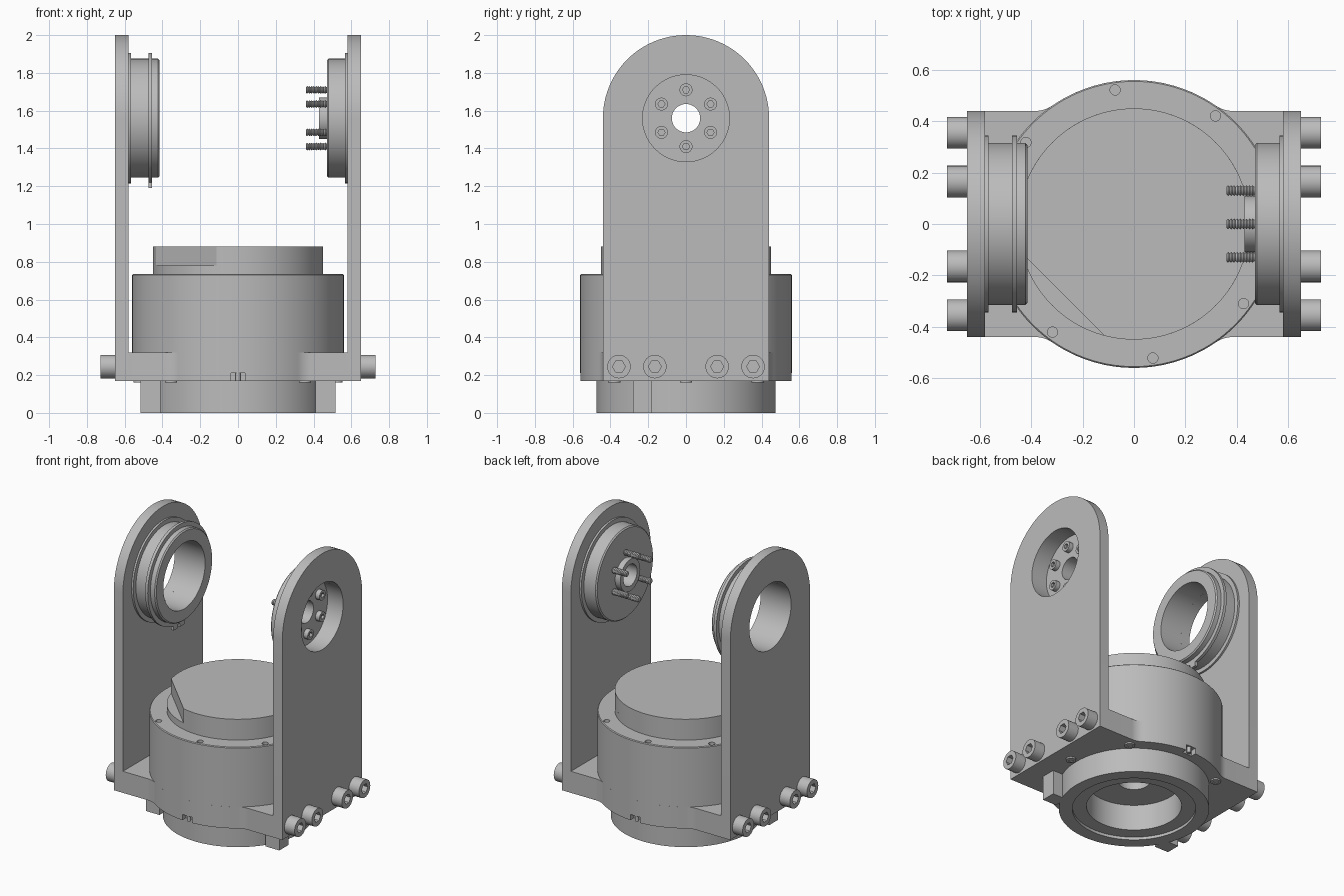
import bpy, bmesh
from math import pi, sin, cos, radians, sqrt, acos, atan2
from mathutils import Matrix

if "Cube" in bpy.data.objects:
    bpy.data.objects.remove(bpy.data.objects["Cube"], do_unlink=True)

grey = bpy.data.materials.new("machined grey")
grey.use_nodes = True
grey.diffuse_color = (0.5, 0.5, 0.5, 1)
grey.node_tree.nodes["Principled BSDF"].inputs["Base Color"].default_value = grey.diffuse_color

# Placements: along z, along x, and mirrored to the other side
UP = Matrix.Identity(4)
SIDE = Matrix(((0, 0, 1, 0), (1, 0, 0, 0), (0, 1, 0, 0), (0, 0, 0, 1)))
FLIP = Matrix.Scale(-1, 4, (1, 0, 0))
PIVOT_Z = 1.56
PIVOT = Matrix.Translation((0, 0, PIVOT_Z)) @ SIDE


def arc(r, a0, a1, n, cx=0, cy=0):
    return [(cx + r * cos(a0 + (a1 - a0) * i / n), cy + r * sin(a0 + (a1 - a0) * i / n))
            for i in range(n + 1)]


def circle(r, n=32, cx=0, cy=0):
    return arc(r, 0, 2 * pi, n, cx, cy)[:-1]


def slab(bm, loops, low, high, place=UP):
    """Flat outline with optional holes, given thickness."""
    edges, verts = [], []
    for loop in loops:
        vs = [bm.verts.new((u, v, low)) for u, v in loop]
        edges += [bm.edges.new((vs[i - 1], vs[i])) for i in range(len(vs))]
        verts += vs
    fill = bmesh.ops.triangle_fill(bm, edges=edges, use_beauty=True, normal=(0, 0, 1))
    faces = [g for g in fill["geom"] if isinstance(g, bmesh.types.BMFace)]
    ext = bmesh.ops.extrude_face_region(bm, geom=faces, use_keep_orig=True)
    top = [g for g in ext["geom"] if isinstance(g, bmesh.types.BMVert)]
    bmesh.ops.translate(bm, verts=top, vec=(0, 0, high - low))
    bmesh.ops.transform(bm, matrix=place, verts=verts + top)


def lathe(bm, profile, place=UP, n=96):
    """Closed (radius, height) profile turned about its axis."""
    rings = []
    for r, h in profile:
        if r == 0:
            rings.append([bm.verts.new(place @ Matrix.Translation((0, 0, h)).translation)] * n)
        else:
            rings.append([bm.verts.new(place @ Matrix.Translation((u, v, h)).translation)
                          for u, v in circle(r, n)])
    for k, b in enumerate(rings):
        a = rings[k - 1]
        for i in range(n):
            quad = list(dict.fromkeys((a[i - 1], a[i], b[i], b[i - 1])))
            if len(quad) > 2:
                bm.faces.new(quad)


def box(bm, x0, x1, y0, y1, z0, z1):
    slab(bm, [[(x0, y0), (x1, y0), (x1, y1), (x0, y1)]], z0, z1)


def finish(name, bm, cutter=None):
    bmesh.ops.recalc_face_normals(bm, faces=bm.faces)
    mesh = bpy.data.meshes.new(name)
    bm.to_mesh(mesh)
    bm.free()
    mesh.materials.append(grey)
    ob = bpy.data.objects.new(name, mesh)
    bpy.context.collection.objects.link(ob)
    if cutter:
        mod = ob.modifiers.new("cut", "BOOLEAN")
        mod.object, mod.operation, mod.solver = cutter, "DIFFERENCE", "EXACT"
        bpy.context.view_layer.objects.active = ob
        bpy.ops.object.modifier_apply(modifier=mod.name)
        bpy.data.objects.remove(cutter, do_unlink=True)
    bm = bmesh.new()
    bm.from_mesh(ob.data)
    for f in bm.faces:
        f.smooth = True
    for e in bm.edges:
        e.smooth = e.calc_face_angle(0) < radians(28)
    bm.to_mesh(ob.data)
    bm.free()
    return ob


def socket_bolt(name, r, low, high, place):
    bm = bmesh.new()
    mid = low + (high - low) * 0.4
    slab(bm, [circle(r)], low, mid, place)
    lip = r * 0.9
    slab(bm, [circle(r), circle(r * 0.55, 6)], mid, high - r + lip, place)
    finish(name, bm)


# Yoke arms: rounded plates with a large pivot hole
W, ARM_IN, ARM_OUT, FLOOR, DECK = 0.44, 0.58, 0.65, 0.17, 0.32
for side, flip in (("left", UP), ("right", FLIP)):
    bm = bmesh.new()
    outline = [(-W, FLOOR), (W, FLOOR)] + arc(W, 0, pi, 48, 0, PIVOT_Z)
    slab(bm, [outline, circle(0.23, 64, 0, PIVOT_Z)], ARM_IN, ARM_OUT, flip @ SIDE)
    finish(side + "_arm", bm)

# Yoke base: bar blended into a disc, with a notch front and back
R, BLEND = 0.56, 0.12
bx, by = sqrt((R + BLEND) ** 2 - (W + BLEND) ** 2), W + BLEND
t = atan2(by, bx)
quarter = arc(BLEND, -pi / 2, t - pi, 8, bx, by) + arc(R, t, pi / 2, 24)[1:]
half = [(ARM_IN, W)] + quarter + [(-x, y) for x, y in reversed(quarter[:-1])] + [(-ARM_IN, W)]
notch = bmesh.new()
for y in (-R, R):
    box(notch, -0.037, 0.037, y - 0.04, y + 0.04, 0.1, 0.21)
bm = bmesh.new()
slab(bm, [half + [(-x, -y) for x, y in half], circle(0.46, 64)], FLOOR, DECK)
finish("yoke_base", bm, finish("notch_cutter", notch))
for label, y in (("front", -0.54), ("back", 0.54)):
    bm = bmesh.new()
    lathe(bm, [(0, FLOOR), (0.014, FLOOR), (0.014, 0.21), (0, 0.21)],
          Matrix.Translation((0, y, 0)), 16)
    finish(label + "_notch_pin", bm)

# Motor housing with stepped bore below and screw holes in its top rim
holes = bmesh.new()
for a in (98, 53, -36, -82, -127, 143):
    slab(holes, [circle(0.02, 20, 0.527 * cos(radians(a)), 0.527 * sin(radians(a)))], 0.69, 0.8)
bm = bmesh.new()
lathe(bm, [(0.39, 0), (0.475, 0), (0.475, FLOOR), (0.465, FLOOR), (0.465, DECK), (R, DECK),
           (R, 0.73), (0.555, 0.735), (0.45, 0.735), (0.45, 0.78), (0, 0.78), (0, 0.45),
           (0.1, 0.45), (0.1, 0.2), (0.3, 0.2), (0.3, 0.02), (0.39, 0.02)], n=128)
finish("motor_housing", bm, finish("hole_cutter", holes))

# Motor cap: disc with one flat
bm = bmesh.new()
gap = acos(0.389 / 0.45)
mid = radians(225)
slab(bm, [arc(0.45, mid + gap, mid + 2 * pi - gap, 100)], 0.78, 0.88)
finish("motor_cap", bm)

# Flange tabs and small screws under the base
for side, s in (("left", 1), ("right", -1)):
    bm = bmesh.new()
    x0, x1 = sorted((s * 0.41, s * 0.515))
    box(bm, x0, x1, -0.28, -0.18, 0, FLOOR)
    finish(side + "_flange_tab", bm)
for i, a in enumerate((0, 47, 133, 180, 227, 313)):
    place = Matrix.Translation((0.52 * cos(radians(a)), 0.52 * sin(radians(a)), 0)) @ Matrix.Scale(-1, 4, (0, 0, 1))
    socket_bolt(f"base_screw_{i + 1}", 0.033, -FLOOR, -0.157, place)

# Large bolts through the foot of each arm
for side, flip in (("left", UP), ("right", FLIP)):
    for i, y in enumerate((-0.355, -0.165, 0.165, 0.355)):
        socket_bolt(f"{side}_arm_bolt_{i + 1}", 0.062, ARM_OUT, 0.735,
                    flip @ Matrix.Translation((0, y, 0.245)) @ SIDE)

# Open bearing sleeve on the right arm
bm = bmesh.new()
lathe(bm, [(0.23, -0.58), (0.345, -0.58), (0.345, -0.567), (0.315, -0.567), (0.315, -0.423),
           (0.307, -0.415), (0.23, -0.415)], PIVOT)
finish("bearing_sleeve", bm)

# Retaining clip with two lugs
bm = bmesh.new()
lathe(bm, [(0.3, -0.475), (0.345, -0.475), (0.345, -0.455), (0.3, -0.455)], PIVOT)
for y in (-0.035, 0.035):
    box(bm, -0.475, -0.455, y - 0.025, y + 0.025, 1.19, 1.23)
finish("retaining_clip", bm)

# Drive hub on the left arm, recessed outside with a boss inside
bm = bmesh.new()
lathe(bm, [(0.075, 0.43), (0.11, 0.43), (0.11, 0.47), (0.307, 0.47), (0.315, 0.478),
           (0.315, 0.567), (0.345, 0.567), (0.345, 0.58), (0.23, 0.58), (0.23, 0.53),
           (0.075, 0.53)], PIVOT)
finish("drive_hub", bm)

# Hub screws: socket heads outside, threaded ends inside
for i in range(6):
    a = pi / 2 + i * pi / 3
    place = Matrix.Translation((0, 0.15 * cos(a), 0.15 * sin(a))) @ PIVOT
    socket_bolt(f"hub_screw_head_{i + 1}", 0.034, 0.53, 0.565, place)
    bm = bmesh.new()
    thread = [(0.021 if k % 2 else 0.015, 0.36 + 0.006 * k) for k in range(20)]
    lathe(bm, [(0, 0.36)] + thread + [(0, thread[-1][1])], place, 14)
    finish(f"hub_screw_thread_{i + 1}", bm)
